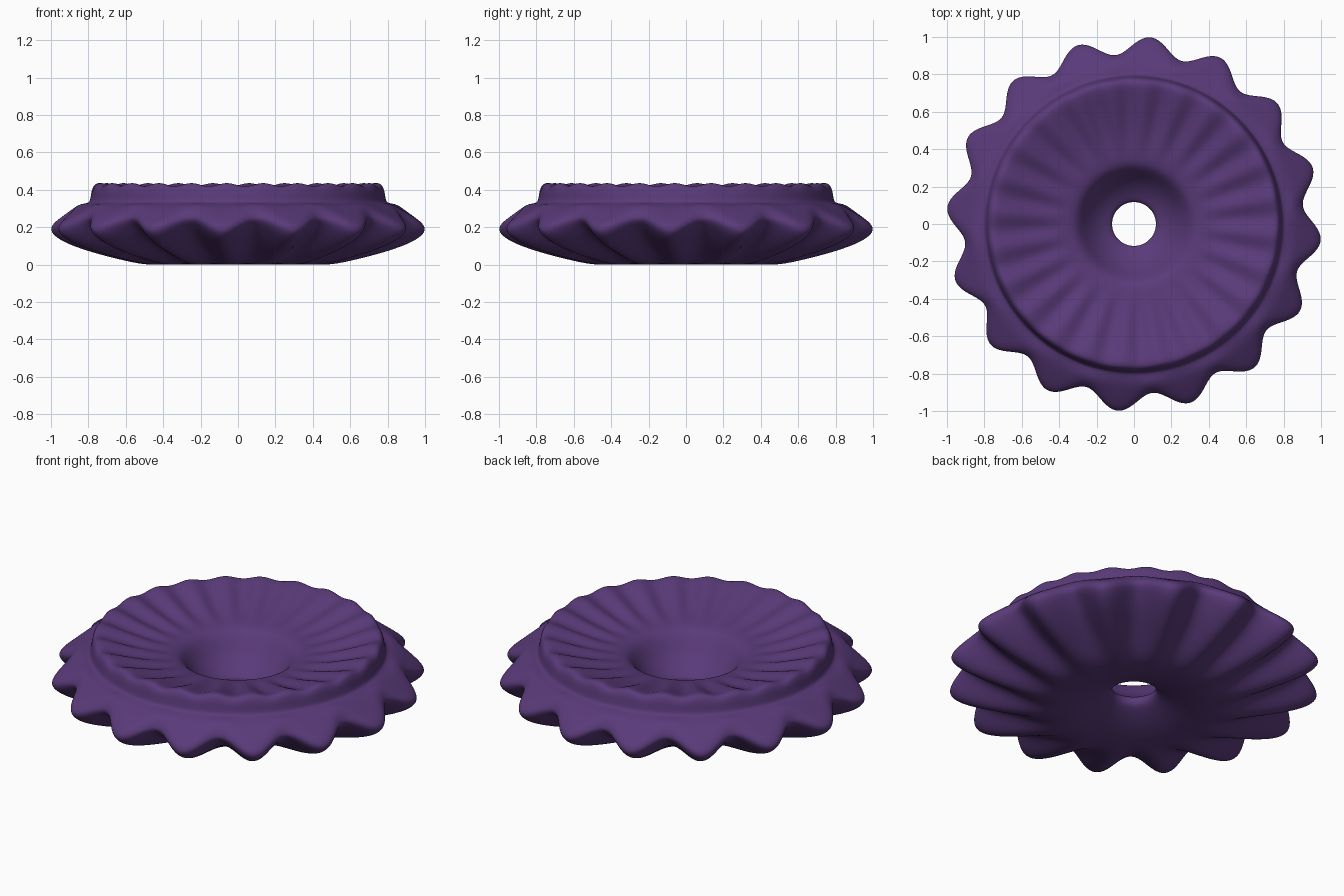
import bpy, bmesh
from math import sin, cos, radians, tau

if "Cube" in bpy.data.objects:
    bpy.data.objects.remove(bpy.data.objects["Cube"])

SEGMENTS = 192

# Cross-section: radius, height, lobe push outward, lobe drop, flute height
PROFILE = [
    (.115, .125, 0, 0, 0),
    (.118, .09, 0, 0, 0),
    (.16, .065, 0, 0, 0),
    (.25, .03, 0, 0, 0),
    (.38, 0, 0, 0, 0),
    (.5, 0, 0, .003, 0),
    (.65, .055, 0, .025, 0),
    (.8, .11, 0, .042, 0),
    (.9, .16, .032, .045, 0),
    (.945, .192, .048, .036, 0),
    (.96, .22, .05, .03, 0),
    (.945, .25, .045, .025, 0),
    (.9, .288, .025, .02, 0),
    (.85, .32, .006, .006, 0),
    (.805, .328, 0, 0, 0),
    (.79, .34, 0, 0, 0),
    (.785, .39, 0, 0, .003),
    (.772, .423, 0, 0, .008),
    (.745, .431, 0, 0, .009),
    (.7, .418, 0, 0, .011),
    (.6, .385, 0, 0, .011),
    (.48, .352, 0, 0, .007),
    (.38, .337, 0, 0, 0),
    (.32, .325, 0, 0, 0),
    (.285, .29, 0, 0, 0),
    (.24, .22, 0, 0, 0),
    (.18, .165, 0, 0, 0),
    (.13, .14, 0, 0, 0),
]

# One colour for the whole dish
purple = bpy.data.materials.new("deep_purple")
purple.use_nodes = True
colour = (.1, .042, .19, 1)
purple.diffuse_color = colour
purple.node_tree.nodes["Principled BSDF"].inputs["Base Color"].default_value = colour

# Sweep the section around the axis, with outer lobes and inner flutes
bm = bmesh.new()
rings = []
for i in range(SEGMENTS):
    a = tau * i / SEGMENTS
    lobe = cos(16 * (a - radians(85)))
    flute = cos(24 * a + radians(110))
    ring = []
    for r, z, push, drop, rise in PROFILE:
        radius = r + push * lobe
        height = z - drop * lobe + rise * flute
        ring.append(bm.verts.new((radius * cos(a), radius * sin(a), height)))
    rings.append(ring)

count = len(PROFILE)
for i in range(SEGMENTS):
    here, after = rings[i], rings[(i + 1) % SEGMENTS]
    for j in range(count):
        k = (j + 1) % count
        bm.faces.new((here[j], after[j], after[k], here[k]))
bmesh.ops.recalc_face_normals(bm, faces=bm.faces)
for face in bm.faces:
    face.smooth = True

mesh = bpy.data.meshes.new("ruffled_dish")
bm.to_mesh(mesh)
bm.free()
mesh.materials.append(purple)
dish = bpy.data.objects.new("ruffled_dish", mesh)
bpy.context.collection.objects.link(dish)

# Round off the section
subsurf = dish.modifiers.new("rounding", 'SUBSURF')
subsurf.levels = subsurf.render_levels = 2
